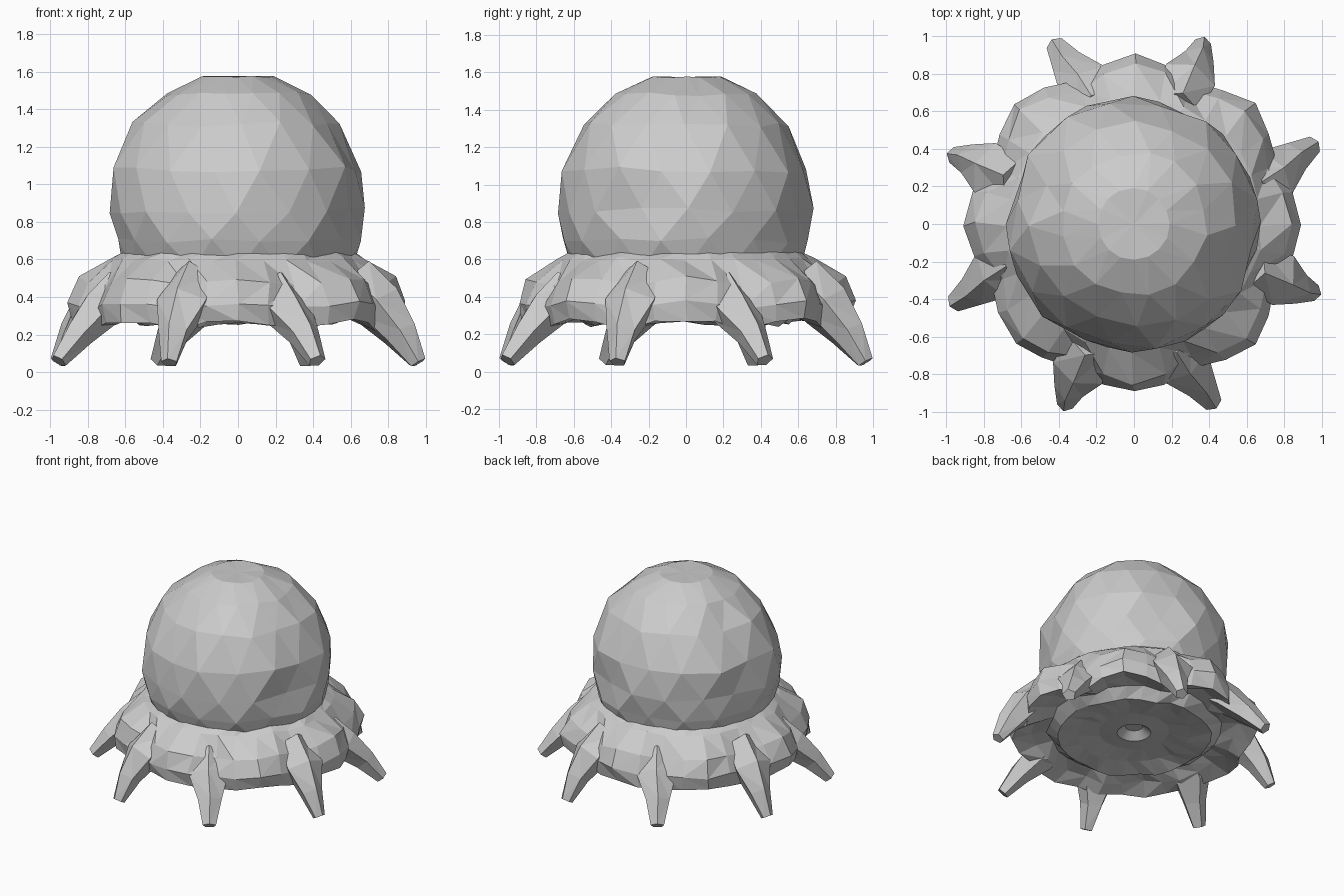
import bpy, bmesh, math, random
from mathutils import Vector

if "Cube" in bpy.data.objects:
    bpy.data.objects.remove(bpy.data.objects["Cube"])

random.seed(7)


def loft(name, rings, closed_start=True, closed_end=True):
    """Skin a list of equal-length point rings with flat triangles."""
    bm = bmesh.new()
    vr = [[bm.verts.new(p) for p in ring] for ring in rings]
    n = len(vr[0])
    for k in range(len(vr) - 1):
        a, b = vr[k], vr[k + 1]
        for i in range(n):
            j = (i + 1) % n
            if k % 2 == 0:
                bm.faces.new((a[i], a[j], b[i]))
                bm.faces.new((a[j], b[j], b[i]))
            else:
                bm.faces.new((a[i], a[j], b[j]))
                bm.faces.new((a[i], b[j], b[i]))
    if closed_start:
        bm.faces.new(vr[0])
    if closed_end:
        bmesh.ops.poke(bm, faces=[bm.faces.new(vr[-1])])
    bmesh.ops.recalc_face_normals(bm, faces=bm.faces)
    me = bpy.data.meshes.new(name)
    bm.to_mesh(me)
    bm.free()
    ob = bpy.data.objects.new(name, me)
    bpy.context.collection.objects.link(ob)


def jitter(v, s):
    return v + Vector([random.uniform(-s, s) for _ in range(3)])


# Domed head: staggered rings with uneven facets and a slight pinwheel fold
head_profile = [(0.61, 0.55), (0.655, 0.70), (0.68, 0.86), (0.67, 1.08),
                (0.55, 1.32), (0.385, 1.485), (0.19, 1.575)]
rings = []
for k, (r, z) in enumerate(head_profile):
    s = 0.016 if 0 < k < 6 else 0.003
    ring = []
    for i in range(16):
        a = math.tau * (i + (k % 2) * 0.5) / 16
        fold = 0.03 if i % 4 == 3 and 1 < k < 5 else 0
        rr = r - fold
        ring.append(jitter(Vector((rr * math.cos(a), rr * math.sin(a), z)), s))
    rings.append(ring)
loft("head", rings, closed_start=False)

# Skirt of eight high-shouldered lobes, with a grooved underside and mouth
# (lobe radius, valley radius, lobe height, valley height)
skirt_profile = [(0.60, 0.60, 0.65, 0.66), (0.68, 0.67, 0.60, 0.60),
                 (0.85, 0.76, 0.50, 0.46), (0.90, 0.82, 0.37, 0.34),
                 (0.875, 0.80, 0.275, 0.23), (0.74, 0.70, 0.32, 0.26),
                 (0.62, 0.60, 0.33, 0.30), (0.54, 0.54, 0.26, 0.25),
                 (0.40, 0.40, 0.28, 0.28), (0.25, 0.25, 0.30, 0.30),
                 (0.12, 0.12, 0.29, 0.29), (0.06, 0.06, 0.34, 0.34)]
rings = []
for k, (rl, rv, zl, zv) in enumerate(skirt_profile):
    ring = []
    for i in range(32):
        a = math.tau * i / 32
        t = min(1, 0.62 + 0.62 * math.cos(8 * a))
        r, z = rv + (rl - rv) * t, zv + (zl - zv) * t
        p = Vector((r * math.cos(a), r * math.sin(a), z))
        ring.append(jitter(p, 0.012 if k < 9 else 0))
    rings.append(ring)
loft("skirt", rings, closed_start=False)


def leg(name, path, turn):
    """Five-sided tapering tentacle along (x, y, z, half width, half height)."""
    c, s = math.cos(turn), math.sin(turn)
    pts = [Vector((x * c - y * s, x * s + y * c, z)) for x, y, z, _, _ in path]
    rings = []
    for k, p in enumerate(pts):
        d = (pts[min(k + 1, len(pts) - 1)] - pts[max(k - 1, 0)]).normalized()
        side = d.cross(Vector((0, 0, 1))).normalized()
        up = side.cross(d)
        w, h = path[k][3:]
        ring = []
        for i in range(5):
            a = math.tau * i / 5 + math.pi / 2
            ring.append(p + side * w * math.cos(a) + up * h * math.sin(a))
        rings.append(ring)
    loft(name, rings)


# Two alternating tentacle shapes, each repeated around the four quarters
high = [(0.62, -0.23, 0.48, 0.12, 0.14), (0.77, -0.29, 0.36, 0.15, 0.12),
        (0.87, -0.34, 0.21, 0.085, 0.09), (0.96, -0.365, 0.05, 0.045, 0.045)]
swept = [(0.62, 0.19, 0.44, 0.12, 0.12), (0.74, 0.26, 0.33, 0.15, 0.11),
         (0.85, 0.35, 0.20, 0.09, 0.08), (0.955, 0.42, 0.06, 0.05, 0.045)]
for q in range(4):
    leg(f"high_tentacle_{q + 1}", high, q * math.pi / 2)
    leg(f"swept_tentacle_{q + 1}", swept, q * math.pi / 2)
